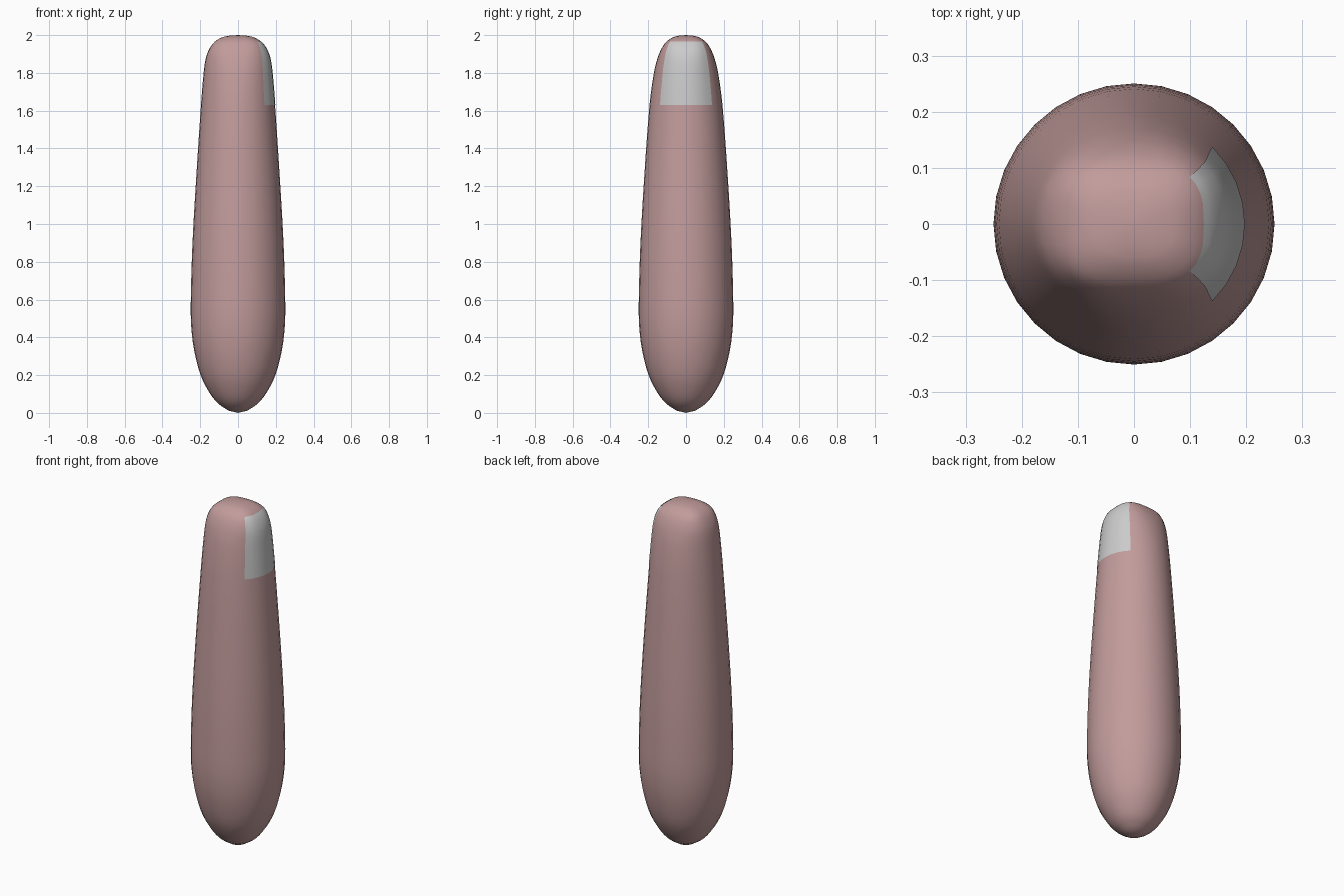
import bpy, bmesh, math

if "Cube" in bpy.data.objects:
    bpy.data.objects.remove(bpy.data.objects["Cube"])

SEG = 32
# Profile rows: z, half width x, half depth y, cross-section squareness
PROFILE = [
    (0.012, .050, .050, 2), (0.05, .106, .106, 2), (0.11, .153, .153, 2), (0.2, .198, .198, 2),
    (0.33, .232, .232, 2), (0.46, .248, .248, 2), (0.6, .25, .25, 2),
    (0.9, .241, .241, 2), (1.25, .221, .221, 2), (1.63, .196, .193, 2),
    (1.8, .182, .170, 2.1), (1.88, .170, .150, 2.3), (1.93, .150, .129, 2.6),
    (1.965, .123, .104, 3), (1.988, .085, .070, 2.8), (1.997, .045, .037, 2.5)]


def smooth_rows(pts, steps=3):
    """Catmull-Rom resampling of the profile, with non-uniform tangents in z."""
    rows = []
    for i in range(len(pts) - 1):
        p0, p1, p2, p3 = (pts[max(i - 1, 0)], pts[i], pts[i + 1],
                          pts[min(i + 2, len(pts) - 1)])
        d = math.dist(p1[:2], p2[:2])
        k1 = d / (math.dist(p0[:2], p1[:2]) + d)
        k2 = d / (math.dist(p2[:2], p3[:2]) + d)
        for s in range(steps):
            t = s / steps
            rows.append([(2*t**3 - 3*t*t + 1)*b + (t**3 - 2*t*t + t)*k1*(c - a)
                         + (3*t*t - 2*t**3)*c + (t**3 - t*t)*k2*(e - b)
                         for a, b, c, e in zip(p0, p1, p2, p3)])
    return rows + [list(pts[-1])]


def ring_point(row, j, grow=0.0):
    z, a, b, n = row
    t = 2 * math.pi * j / SEG
    c, s = math.cos(t), math.sin(t)
    return ((a + grow) * math.copysign(abs(c) ** (2 / n), c),
            (b + grow) * math.copysign(abs(s) ** (2 / n), s), z + grow * 0.4)


def loft(name, rows, angles, closed, grow=0.0):
    bm = bmesh.new()
    rings = [[bm.verts.new(ring_point(r, j, grow)) for j in angles] for r in rows]
    n = len(angles)
    for lo, hi in zip(rings, rings[1:]):
        for j in range(n if closed else n - 1):
            k = (j + 1) % n
            bm.faces.new((lo[j], lo[k], hi[k], hi[j]))
    if closed:
        bottom, top = bm.verts.new((0, 0, 0)), bm.verts.new((0, 0, 2))
        for j in range(n):
            k = (j + 1) % n
            bm.faces.new((bottom, rings[0][k], rings[0][j]))
            bm.faces.new((top, rings[-1][j], rings[-1][k]))
    for f in bm.faces:
        f.smooth = True
    me = bpy.data.meshes.new(name)
    bm.to_mesh(me)
    bm.free()
    ob = bpy.data.objects.new(name, me)
    bpy.context.collection.objects.link(ob)
    return ob


rows = smooth_rows(PROFILE)

# Tapered finger body
finger = loft("finger", rows, list(range(SEG)), True)
skin = bpy.data.materials.new("skin")
skin.diffuse_color = (0.54, 0.33, 0.33, 1)
skin.use_nodes = True
skin.node_tree.nodes["Principled BSDF"].inputs["Base Color"].default_value = skin.diffuse_color
finger.data.materials.append(skin)

# Nail hugging the +x side of the tip
nail_rows = [r for r in rows if 1.629 < r[0] < 1.966]
loft("nail", nail_rows, list(range(-4, 5)), False, 0.0015)
